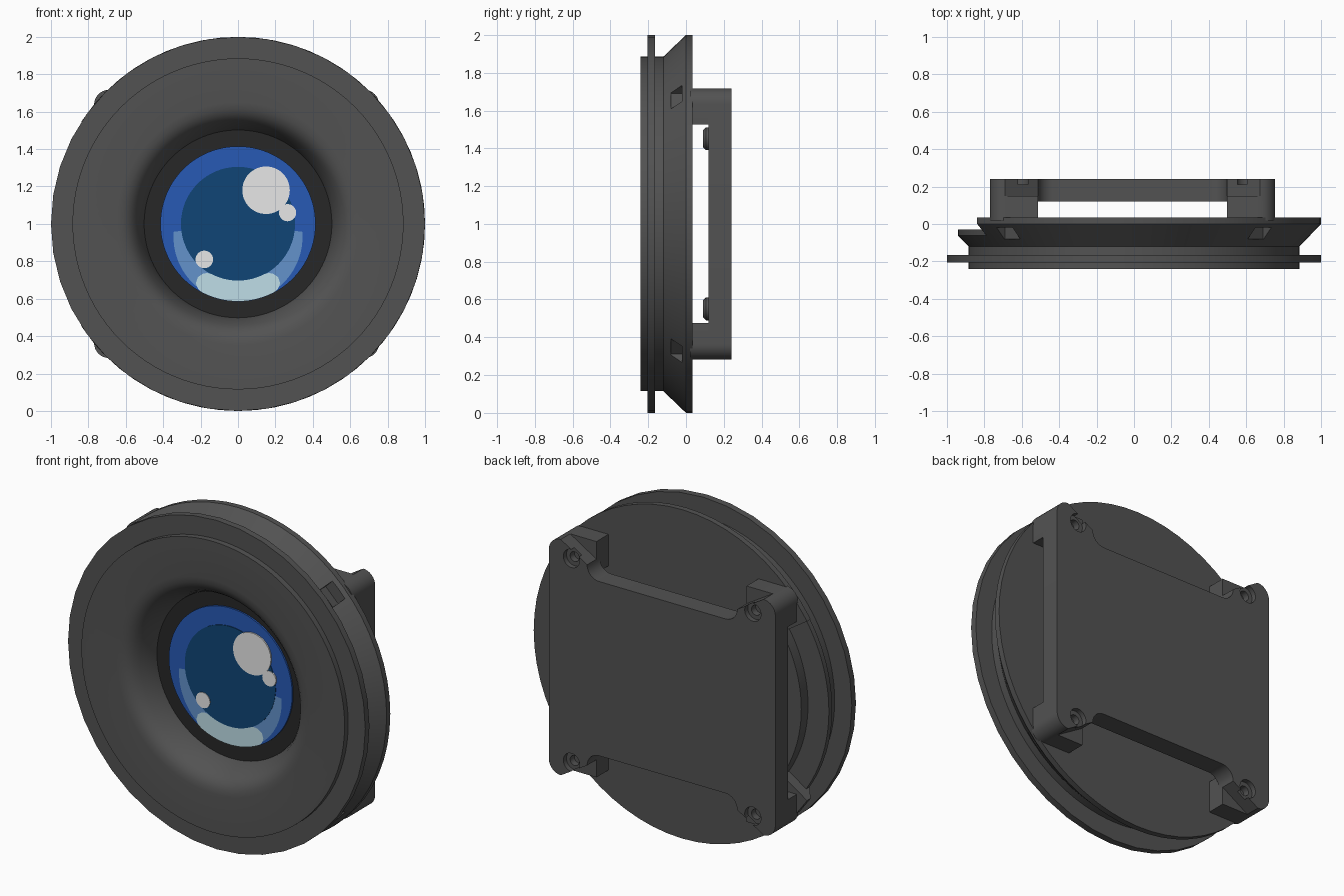
import bpy, bmesh
from math import sin, cos, pi, radians, sqrt
from mathutils import Vector, Matrix

if "Cube" in bpy.data.objects:
    bpy.data.objects.remove(bpy.data.objects["Cube"])


def material(name, color):
    m = bpy.data.materials.new(name)
    m.use_nodes = True
    m.diffuse_color = (*color, 1)
    bsdf = next(n for n in m.node_tree.nodes if n.type == 'BSDF_PRINCIPLED')
    bsdf.inputs["Base Color"].default_value = (*color, 1)
    bsdf.inputs["Roughness"].default_value = 0.6
    return m


GREY = material("dark grey", (.085, .085, .085))
BLACK = material("black", (.02, .02, .02))
BLUE = material("iris blue", (.02, .1, .46))
NAVY = material("deep blue", (.005, .06, .18))
SKY = material("soft blue", (.125, .29, .6))
PALE = material("pale blue", (.52, .73, .8))
WHITE = material("white", (.8, .8, .8))


def finish(name, bm, mat):
    me = bpy.data.meshes.new(name)
    bm.to_mesh(me)
    bm.free()
    ob = bpy.data.objects.new(name, me)
    bpy.context.collection.objects.link(ob)
    me.materials.append(mat)
    return ob


def smooth(ob):
    bpy.ops.object.select_all(action='DESELECT')
    ob.select_set(True)
    bpy.context.view_layer.objects.active = ob
    bpy.ops.object.shade_smooth_by_angle(angle=radians(30))


def lathe(name, profile, mat, segs=64, x=0, z=1, closed=False):
    """Revolve (radius, y) points about a y-parallel axis through (x, z)."""
    bm = bmesh.new()
    vs = [bm.verts.new((r, y, 0)) for r, y in profile]
    es = [bm.edges.new(p) for p in zip(vs, vs[1:])]
    if closed:
        es.append(bm.edges.new((vs[-1], vs[0])))
    bmesh.ops.spin(bm, geom=vs + es, cent=(0, 0, 0), axis=(0, 1, 0),
                   angle=2 * pi, steps=segs)
    bmesh.ops.remove_doubles(bm, verts=bm.verts, dist=1e-5)
    bmesh.ops.recalc_face_normals(bm, faces=bm.faces)
    bmesh.ops.translate(bm, verts=bm.verts, vec=(x, 0, z))
    return finish(name, bm, mat)


def disc(name, r, y0, y1, mat, x=0, z=1, segs=48):
    return lathe(name, [(0, y0), (r, y0), (r, y1), (0, y1)], mat, segs, x, z)


def prism(name, outline, y0, y1, mat):
    """Extrude an (x, z) outline from y0 to y1."""
    bm = bmesh.new()
    f = bm.faces.new([bm.verts.new((x, y0, z)) for x, z in outline])
    out = bmesh.ops.extrude_face_region(bm, geom=[f])
    moved = [v for v in out["geom"] if isinstance(v, bmesh.types.BMVert)]
    bmesh.ops.translate(bm, verts=moved, vec=(0, y1 - y0, 0))
    bmesh.ops.recalc_face_normals(bm, faces=bm.faces)
    return finish(name, bm, mat)


def cut(ob, cutter):
    cutter.hide_render = True
    mod = ob.modifiers.new("cut", 'BOOLEAN')
    mod.operation, mod.solver, mod.object = 'DIFFERENCE', 'EXACT', cutter
    bpy.context.view_layer.objects.active = ob
    bpy.ops.object.modifier_apply(modifier=mod.name)
    bpy.data.objects.remove(cutter)


def arc(cx, cz, r, a0, a1, n=8):
    return [(cx + r * cos(radians(a0 + (a1 - a0) * i / n)),
             cz + r * sin(radians(a0 + (a1 - a0) * i / n))) for i in range(n + 1)]


def strip(name, mat, y, inner, outer, a0, a1, n=48):
    """Flat band between two polar curves around the eye centre."""
    bm = bmesh.new()
    rows = []
    for i in range(n + 1):
        a = radians(a0 + (a1 - a0) * i / n)
        rows.append([bm.verts.new((f(a) * cos(a), y, 1 + f(a) * sin(a)))
                     for f in (inner, outer)])
    for p, q in zip(rows, rows[1:]):
        bm.faces.new((p[0], p[1], q[1], q[0]))
    bmesh.ops.remove_doubles(bm, verts=bm.verts, dist=1e-5)
    bm.normal_update()
    bmesh.ops.reverse_faces(bm, faces=[f for f in bm.faces if f.normal.y > 0])
    return finish(name, bm, mat)


# Front ring with the rounded well
smooth(lathe("front_ring", [(.5, -.05), (.505, -.08), (.52, -.125), (.54, -.17),
             (.56, -.2), (.585, -.222), (.615, -.235), (.65, -.24), (.885, -.24),
             (.885, -.11), (.6, -.05)], GREY, 96, closed=True))

# Thin outer flange
smooth(lathe("flange", [(.8, -.205), (1, -.205), (1, -.165), (.8, -.165)],
             GREY, 40, closed=True))

# Flared back housing, relieved on one side and notched at the diagonals
housing = lathe("back_housing", [(0, -.05), (.52, -.05), (.52, -.12), (.885, -.12),
                (1, 0), (1, .035), (0, .035)], GREY, 64)
for inner, depth in ((.8, -.03), (.94, -.065)):
    sector = arc(0, 1, inner, 147, 213, 24) + arc(0, 1, 1.2, 213, 147, 24)
    cut(housing, prism("relief_cutter", sector, depth, .1, GREY))
for k in range(4):
    a = pi / 4 + k * pi / 2
    bm = bmesh.new()
    bmesh.ops.create_cube(bm, size=1)
    bmesh.ops.scale(bm, verts=bm.verts, vec=(.12, .06, .15))
    bmesh.ops.rotate(bm, verts=bm.verts, matrix=Matrix.Rotation(a, 3, 'Y'))
    bmesh.ops.translate(bm, verts=bm.verts,
                        vec=Vector((.99 * sin(a), -.05, 1 + .99 * cos(a))))
    cut(housing, finish("notch_cutter", bm, GREY))
smooth(housing)

# Eye: socket, iris, pupil and reflections in thin layers
disc("eye_socket", .51, -.062, -.045, BLACK, segs=96)
disc("iris", .415, -.072, -.06, BLUE, segs=96)
strip("iris_glow", SKY, -.074, lambda a: .3,
      lambda a: -.07 * sin(a) + sqrt(.345 ** 2 - (.07 * cos(a)) ** 2), 187, 353)
disc("pupil", .305, -.076, -.07, NAVY, segs=64)


def taper(a):
    e = max(0, (abs(a - 1.5 * pi) - radians(27)) / radians(10))
    return .055 * sqrt(max(0, 1 - e * e))


strip("lower_reflection", PALE, -.078, lambda a: .358 - taper(a),
      lambda a: .358 + taper(a), 233, 307)
for name, x, z, r in (("large_highlight", .15, 1.18, .127),
                      ("small_highlight", .265, 1.06, .046),
                      ("lower_highlight", -.18, .81, .047)):
    disc(name, r, -.08, -.07, WHITE, x, z)

# Rear mounting plate, recessed along its top and bottom edges
CX, W, H, R = -.0075, .762, .717, .08
quarter = arc(.425, .61, R, -90, 0) + arc(W - R, H - R, R, 90, 0)
right = quarter + [(x, -z) for x, z in reversed(quarter)]
outline = right + [(-x, z) for x, z in reversed(right)]
plate = prism("mounting_plate", [(CX + x, 1 + z) for x, z in outline], .12, .24, GREY)
corner = [(.505, .525)] + [(.505, H)] + arc(W - R, H - R, R, 90, 0) + [(W, .525)]
for sx in (-1, 1):
    for sz in (-1, 1):
        side = ("left" if sx > 0 else "right") + ("_top" if sz > 0 else "_bottom")
        # Corner post, with a stepped screw hole through the plate above it
        smooth(prism("post_" + side, [(CX + sx * x, 1 + sz * z) for x, z in corner],
                     .02, .15, GREY))
        x, z = CX + sx * .61, 1 + sz * .62
        cut(plate, lathe("screw_cutter", [(0, .17), (.03, .17), (.03, .21), (.055, .21),
                         (.055, .3), (0, .3)], GREY, 32, x, z))
        # Small boss under the plate
        smooth(lathe("boss_" + side, [(0, .09), (.045, .09), (.06, .105), (.06, .13),
                     (0, .13)], GREY, 24, x, 1 + sz * .45))
smooth(plate)
